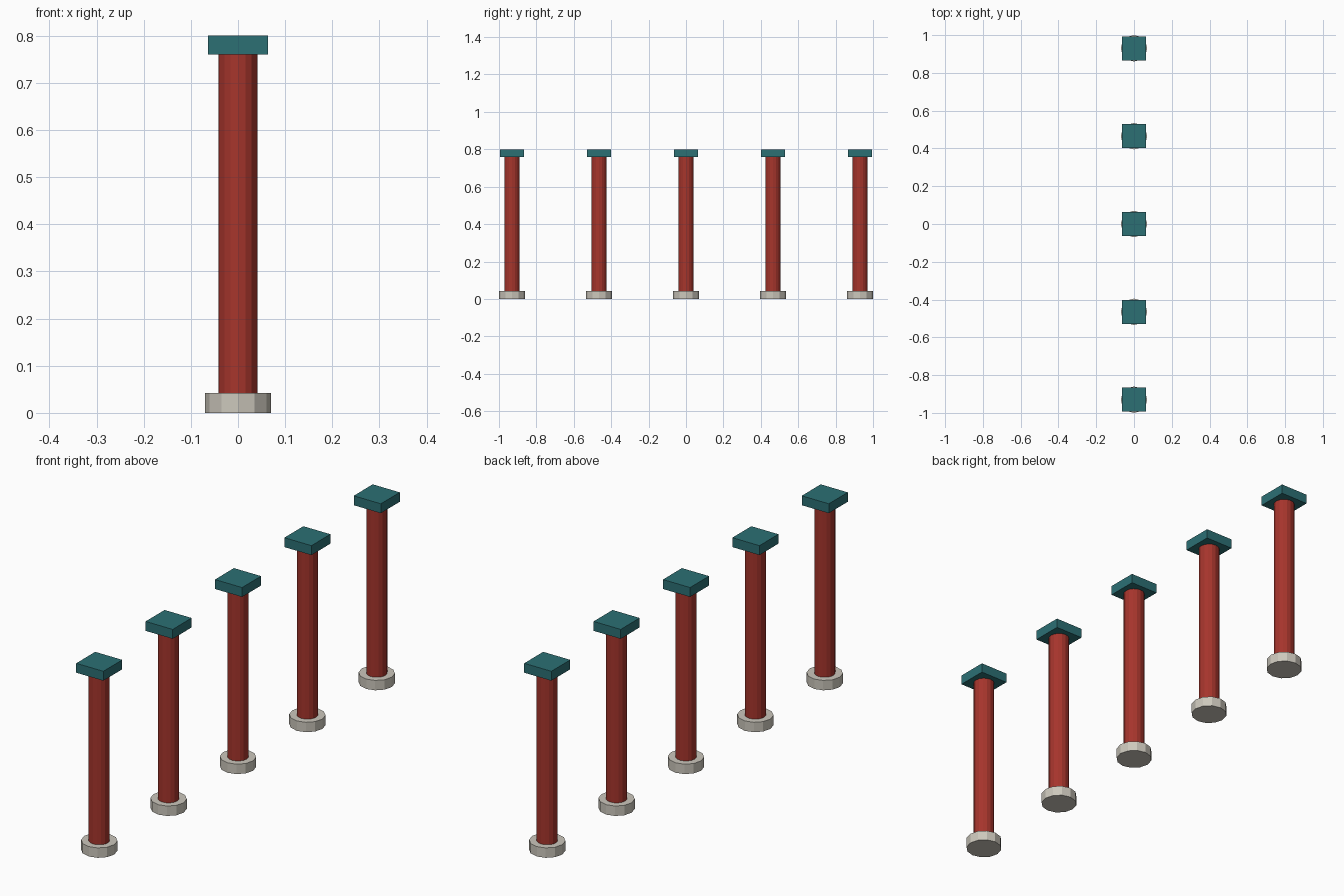
import bpy

# Remove the default cube
cube = bpy.data.objects.get("Cube")
if cube:
    bpy.data.objects.remove(cube, do_unlink=True)


def make_material(name, color):
    mat = bpy.data.materials.new(name)
    mat.use_nodes = True
    rgba = (*color, 1.0)
    mat.diffuse_color = rgba
    mat.node_tree.nodes["Principled BSDF"].inputs["Base Color"].default_value = rgba
    return mat


stone = make_material("pale stone", (0.60, 0.57, 0.50))
red = make_material("red lacquer", (0.38, 0.035, 0.025))
teal = make_material("teal paint", (0.025, 0.16, 0.175))

BASE_TOP = 0.042
SHAFT_TOP = 0.76
TOTAL_HEIGHT = 0.80
SPACING = 0.465


def finish(name, mat):
    obj = bpy.context.object
    obj.name = name
    obj.data.materials.append(mat)
    return obj


def cylinder(name, sides, radius, z0, z1, y, mat):
    bpy.ops.mesh.primitive_cylinder_add(
        vertices=sides, radius=radius, depth=z1 - z0, location=(0, y, (z0 + z1) / 2))
    return finish(name, mat)


def block(name, width, z0, z1, y, mat):
    bpy.ops.mesh.primitive_cube_add(size=1, location=(0, y, (z0 + z1) / 2))
    bpy.context.object.scale = (width, width, z1 - z0)
    return finish(name, mat)


# Row of five pillars: round footing, faceted shaft, square capital
for i in range(5):
    y = (i - 2) * SPACING
    cylinder(f"footing_{i + 1}", 12, 0.07, 0, BASE_TOP, y, stone)
    cylinder(f"shaft_{i + 1}", 16, 0.041, BASE_TOP, SHAFT_TOP, y, red)
    block(f"capital_{i + 1}", 0.127, SHAFT_TOP, TOTAL_HEIGHT, y, teal)
